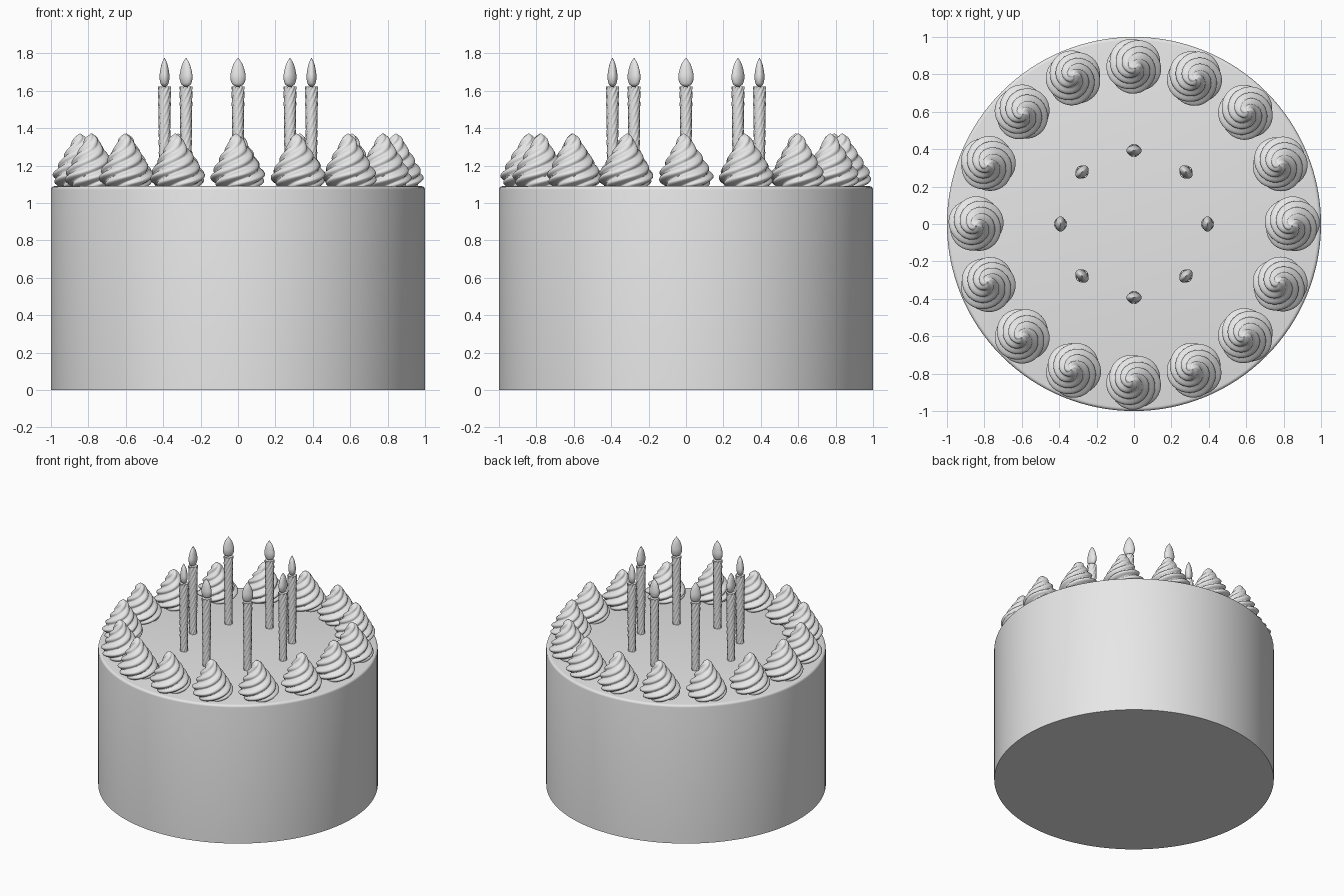
import bpy
import bmesh
import math
import random
from mathutils import Vector

random.seed(4)
scene = bpy.context.scene
if "Cube" in scene.objects:
    bpy.data.objects.remove(scene.objects["Cube"], do_unlink=True)

CAKE_TOP = 1.09

# One plain colour for everything
grey = bpy.data.materials.new("plain_grey")
grey.use_nodes = True
colour = (0.8, 0.8, 0.8, 1)
grey.diffuse_color = colour
grey.node_tree.nodes["Principled BSDF"].inputs["Base Color"].default_value = colour


def sample(profile, t):
    """Smooth point at t (0 to 1) along a list of (radius, height) pairs."""
    last = len(profile) - 1
    i = min(int(t * last), last - 1)
    f = t * last - i
    p = [Vector(profile[min(max(k, 0), last)]) for k in range(i - 1, i + 3)]
    return 0.5 * (2 * p[1] + (p[2] - p[0]) * f
                  + (2 * p[0] - 5 * p[1] + 4 * p[2] - p[3]) * f ** 2
                  + (3 * p[1] - p[0] - 3 * p[2] + p[3]) * f ** 3)


def twisted_loft(name, profile, rings, segments, lobes=0, depth=0, turns=0,
                 sway=0, squash=1):
    """Revolved profile whose outline has rounded lobes that spiral upwards."""
    bm = bmesh.new()
    height = profile[-1][1]
    loops = []
    for r in range(rings + 1):
        radius, z = sample(profile, r / rings)
        radius = max(radius, 0.0005)
        twist = math.tau * turns * z / height
        shift = sway * (z / height) ** 2
        loop = []
        for s in range(segments):
            a = math.tau * s / segments
            lobe = 1 - depth + depth * abs(math.sin(lobes * (a - twist) / 2)) if lobes else 1
            loop.append(bm.verts.new((radius * lobe * math.cos(a) * squash + shift,
                                      radius * lobe * math.sin(a), z)))
        loops.append(loop)
    for low, high in zip(loops, loops[1:]):
        for s in range(segments):
            n = (s + 1) % segments
            bm.faces.new((low[s], low[n], high[n], high[s]))
    bm.faces.new(loops[0][::-1])
    bm.faces.new(loops[-1])
    mesh = bpy.data.meshes.new(name)
    bm.to_mesh(mesh)
    bm.free()
    mesh.materials.append(grey)
    return mesh


def smooth(obj, degrees):
    bpy.ops.object.select_all(action="DESELECT")
    obj.select_set(True)
    bpy.context.view_layer.objects.active = obj
    bpy.ops.object.shade_smooth_by_angle(angle=math.radians(degrees))


def ring_of(name, mesh, count, distance, z, degrees, wobble=0):
    """Place linked copies evenly around the cake, each facing outwards."""
    for i in range(count):
        a = math.tau * i / count
        obj = bpy.data.objects.new(f"{name}_{i + 1}", mesh)
        scene.collection.objects.link(obj)
        obj.location = (distance * math.cos(a), distance * math.sin(a), z)
        obj.rotation_euler.z = a + random.uniform(-wobble, wobble)
        if i == 0:
            smooth(obj, degrees)


# Cake body with a softly rounded top rim
bpy.ops.mesh.primitive_cylinder_add(vertices=128, radius=1, depth=CAKE_TOP,
                                    location=(0, 0, CAKE_TOP / 2))
cake = bpy.context.object
cake.name = "cake"
cake.data.materials.append(grey)
bm = bmesh.new()
bm.from_mesh(cake.data)
rim = [e for e in bm.edges if all(v.co.z > 0 for v in e.verts)]
bmesh.ops.bevel(bm, geom=rim, offset=0.018, segments=4, profile=0.5, affect="EDGES")
bm.to_mesh(cake.data)
bm.free()
smooth(cake, 35)

# Piped cream swirls around the rim
cream_profile = [(0.115, 0), (0.14, 0.025), (0.148, 0.06), (0.128, 0.1),
                 (0.105, 0.14), (0.082, 0.18), (0.054, 0.22), (0.033, 0.26),
                 (0, 0.285)]
cream = twisted_loft("cream_swirl", cream_profile, 48, 60, lobes=5, depth=0.2,
                     turns=1, sway=0.012)
ring_of("cream_swirl", cream, 16, 0.845, CAKE_TOP - 0.002, 75, wobble=3)

# Twisted candles in an inner ring
candle_profile = [(0.029, 0), (0.032, 0.27), (0.035, 0.535)]
candle = twisted_loft("candle", candle_profile, 40, 48, lobes=8, depth=0.22, turns=1.3)
ring_of("candle", candle, 8, 0.393, CAKE_TOP - 0.002, 50)

# Flames, flattened towards the cake centre
flame_profile = [(0.008, 0), (0.03, 0.012), (0.041, 0.045), (0.037, 0.08),
                 (0.024, 0.12), (0, 0.155)]
flame = twisted_loft("flame", flame_profile, 20, 24, squash=0.65)
ring_of("flame", flame, 8, 0.393, CAKE_TOP + 0.533, 60)
